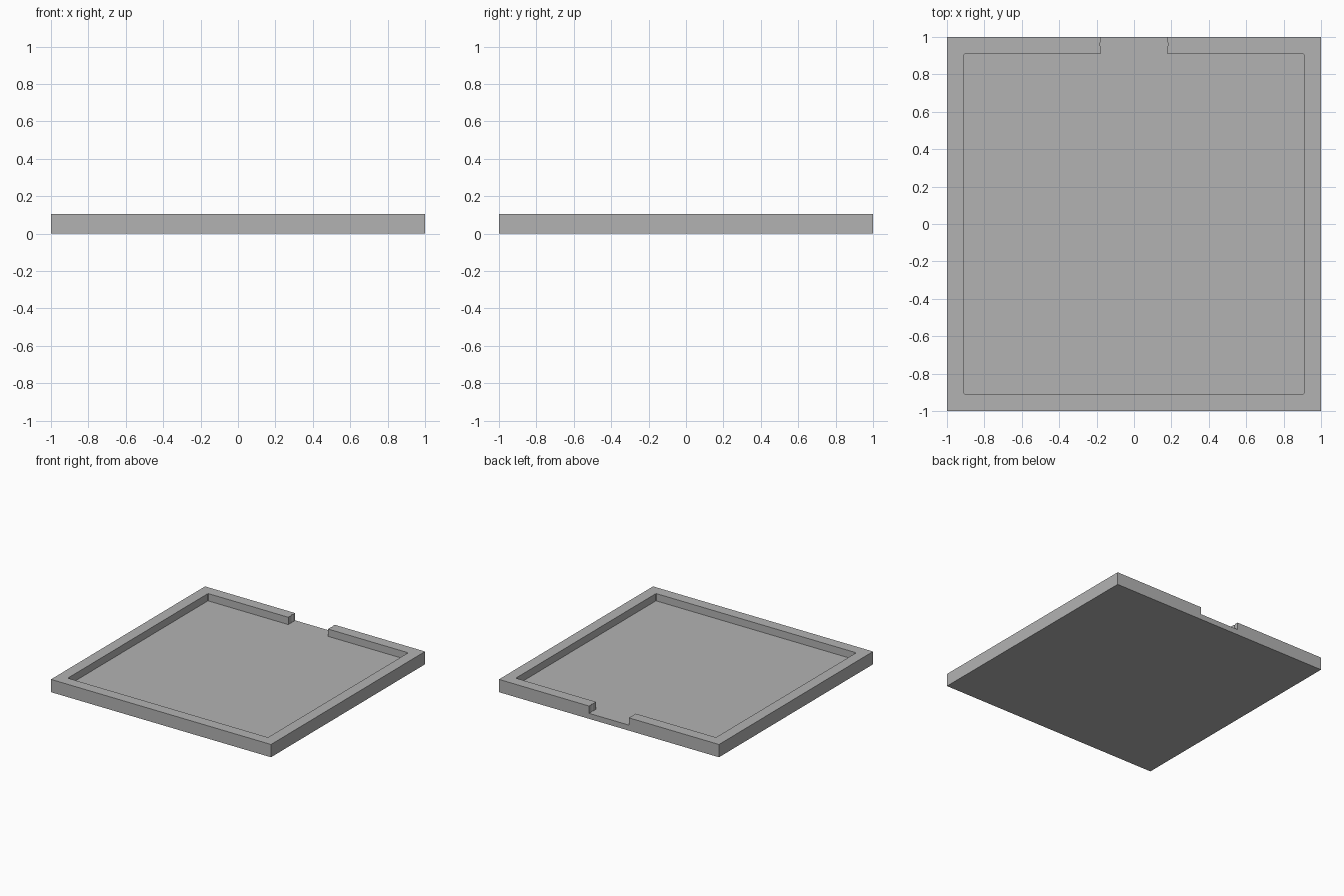
import bpy
import bmesh

cube = bpy.data.objects.get("Cube")
if cube:
    bpy.data.objects.remove(cube)

OUTER, INNER = 1.0, 0.91
FLOOR, TOP = 0.045, 0.105
GAP = 0.18

grey = bpy.data.materials.new("plain grey")
grey.use_nodes = True
colour = (0.45, 0.45, 0.45, 1)
grey.diffuse_color = colour
grey.node_tree.nodes["Principled BSDF"].inputs["Base Color"].default_value = colour


def mirrored(half):
    """Close a right-hand outline with its mirror image across x."""
    return half + [(-x, y) for x, y in reversed(half)]


# Tray cross-section seen from above: a C-shaped rim with a gap at the back
c = 0.006
rim_half = [
    (GAP, INNER),
    (INNER - c, INNER), (INNER, INNER - c),
    (INNER, -INNER + c), (INNER - c, -INNER),
]
# Small grooves in the rim ends, either side of the gap
end_half = [(OUTER, -OUTER), (OUTER, OUTER), (GAP, OUTER),
            (GAP, 0.97), (GAP + 0.005, 0.96), (GAP, 0.95)]
outer = end_half + rim_half
outline = outer + [(-x, y) for x, y in reversed(outer)]

# Floor and rim share one mesh, so no hidden faces lie between them
bm = bmesh.new()


def ring(points, z):
    return [bm.verts.new((x, y, z)) for x, y in points]


def wall(low, high):
    for i in range(len(low)):
        j = (i + 1) % len(low)
        bm.faces.new((low[i], low[j], high[j], high[i]))


# Base: underside, sides and the recessed floor
n = len(outer)
square = mirrored([(OUTER, -OUTER), (OUTER, OUTER)])
under = ring(square, 0)
bm.faces.new(list(reversed(under)))
low, high = ring(outline, FLOOR), ring(outline, TOP)
corners = [low[0], low[1], low[2 * n - 2], low[2 * n - 1]]
back = [low[1], low[2], low[2 * n - 3], low[2 * n - 2]]
bm.faces.new((under[0], under[1], corners[1], corners[0]))
bm.faces.new([under[1], under[2]] + list(reversed(back)))
bm.faces.new((under[2], under[3], corners[3], corners[2]))
bm.faces.new((under[3], under[0], corners[0], corners[3]))
bm.faces.new(list(reversed(low[2:2 * n - 2])))

# Rim: sides and flat top
wall(low[:n] + low[n:], high)
bm.faces.new(high)
bmesh.ops.recalc_face_normals(bm, faces=bm.faces)

mesh = bpy.data.meshes.new("tray")
bm.to_mesh(mesh)
bm.free()
mesh.materials.append(grey)
tray = bpy.data.objects.new("tray", mesh)
bpy.context.collection.objects.link(tray)
